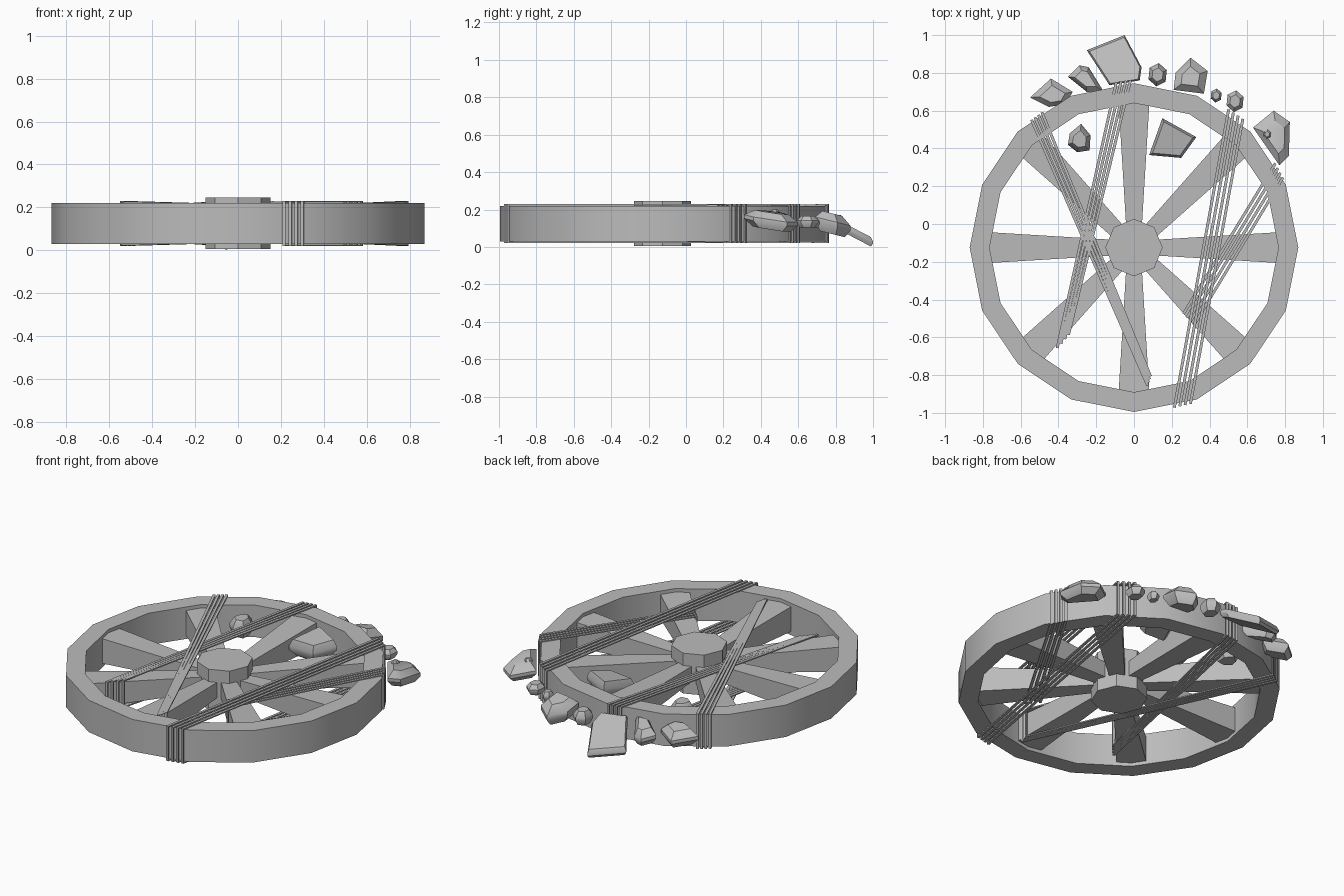
import bpy, bmesh, math
from mathutils import Vector

if "Cube" in bpy.data.objects:
    bpy.data.objects.remove(bpy.data.objects["Cube"])

CY = -0.125          # wheel centre in y
ZM = 0.125           # mid height of the wheel

mat = bpy.data.materials.new("grey")
mat.diffuse_color = (0.5, 0.5, 0.5, 1)
mat.use_nodes = True
mat.node_tree.nodes["Principled BSDF"].inputs["Base Color"].default_value = mat.diffuse_color


def make(name, bm, smooth=30):
    bmesh.ops.recalc_face_normals(bm, faces=bm.faces)
    me = bpy.data.meshes.new(name)
    bm.to_mesh(me)
    bm.free()
    me.materials.append(mat)
    ob = bpy.data.objects.new(name, me)
    bpy.context.collection.objects.link(ob)
    if smooth:
        bpy.ops.object.select_all(action='DESELECT')
        ob.select_set(True)
        bpy.context.view_layer.objects.active = ob
        bpy.ops.object.shade_smooth_by_angle(angle=math.radians(smooth))
    return ob


def bridge(bm, a, b):
    n = len(a)
    for i in range(n):
        bm.faces.new((a[i], a[(i + 1) % n], b[(i + 1) % n], b[i]))


def circle(bm, r, z, n):
    return [bm.verts.new((r * math.cos(2 * math.pi * i / n),
                          CY + r * math.sin(2 * math.pi * i / n), z)) for i in range(n)]


# Rim: sixteen-sided ring
bm = bmesh.new()
rings = [circle(bm, r, z, 16) for r, z in ((0.87, 0.03), (0.87, 0.22), (0.765, 0.22), (0.765, 0.03))]
for i in range(4):
    bridge(bm, rings[i], rings[(i + 1) % 4])
make("rim", bm)

# Hub: eight-sided drum
bm = bmesh.new()
lo, hi = circle(bm, 0.152, 0.005, 8), circle(bm, 0.152, 0.245, 8)
bridge(bm, lo, hi)
bm.faces.new(lo)
bm.faces.new(hi)
make("hub", bm)

# Spokes: tapered beams, wider at the rim
for k in range(8):
    a = k * math.pi / 4
    d, s = Vector((math.cos(a), math.sin(a), 0)), Vector((-math.sin(a), math.cos(a), 0))
    bm = bmesh.new()
    ends = []
    for r, w, h in ((0.12, 0.042, 0.045), (0.775, 0.082, 0.075)):
        ends.append([bm.verts.new(Vector((0, CY, ZM)) + d * r + s * (w * u) + Vector((0, 0, h * v)))
                     for u, v in ((-1, -1), (1, -1), (1, 1), (-1, 1))])
    bridge(bm, *ends)
    bm.faces.new(ends[0])
    bm.faces.new(ends[1])
    make("spoke", bm, 0)


# Lashing: closed band standing in a vertical plane, wrapped over and under
def strand(name, p, q, hp, hq, width=0.015, t=0.007):
    p, q = Vector((*p, ZM)), Vector((*q, ZM))
    d = (q - p).normalized()
    side = Vector((-d.y, d.x, 0)) * width / 2
    bm = bmesh.new()
    loops = []
    for off, s in ((t, -1), (t, 1), (0, 1), (0, -1)):
        pts = [(p - d * off, hp + off), (q + d * off, hq + off),
               (q + d * off, -hq - off), (p - d * off, -hp - off)]
        loops.append([bm.verts.new(c + side * s + Vector((0, 0, h))) for c, h in pts])
    for i in range(4):
        bridge(bm, loops[i], loops[(i + 1) % 4])
    make(name, bm, 0)


# start and end spans of each bundle, half heights there, number of strands
bundles = [
    ((-0.54, 0.545), (-0.485, 0.585), (0.07, -0.85), (0.085, -0.80), 0.097, 0.08, 4),
    ((-0.095, 0.745), (-0.02, 0.755), (-0.405, -0.65), (-0.345, -0.58), 0.097, 0.075, 4),
    ((0.50, 0.60), (0.575, 0.55), (0.215, -0.965), (0.30, -0.945), 0.097, 0.097, 4),
    ((0.745, 0.315), (0.785, 0.24), (0.265, -0.47), (0.32, -0.53), 0.097, 0.075, 4),
]
for p0, p1, q0, q1, hp, hq, n in bundles:
    for i in range(n):
        f = i / (n - 1)
        strand("lashing_strand", Vector(p0).lerp(Vector(p1), f),
               Vector(q0).lerp(Vector(q1), f), hp, hq)


# Stones: outline with bevelled top and bottom, on a tilted plane
def stone(name, pts, z, thick, slope=(0, 0), top=0.6, bottom=0.7):
    c = sum((Vector(p) for p in pts), Vector((0, 0))) / len(pts)
    bm = bmesh.new()
    levels = []
    for k, h in ((bottom, -0.5), (1, -0.1), (1, 0.12), (top, 0.5)):
        ring = []
        for p in pts:
            o = (Vector(p) - c) * k
            ring.append(bm.verts.new((c.x + o.x, c.y + o.y, z + h * thick + o.dot(Vector(slope)))))
        levels.append(ring)
    for a, b in zip(levels, levels[1:]):
        bridge(bm, a, b)
    bm.faces.new(levels[0])
    bm.faces.new(levels[-1])
    make(name, bm, 35)


def pebble(x, y, r, z, thick, n=6, turn=0.4):
    stone("pebble", [(x + r * 0.85 * math.cos(turn + 2 * math.pi * i / n),
                      y + r * math.sin(turn + 2 * math.pi * i / n)) for i in range(n)], z, thick)


stone("left_stone", [(-0.55, 0.67), (-0.44, 0.77), (-0.325, 0.70), (-0.36, 0.635), (-0.45, 0.62)],
      0.13, 0.09, (0, -0.2))
stone("wedge_stone", [(-0.35, 0.78), (-0.29, 0.84), (-0.24, 0.83), (-0.16, 0.70), (-0.25, 0.70)],
      0.13, 0.09, (0, -0.3))
stone("slab_stone", [(-0.25, 0.92), (-0.05, 1.0), (0.04, 0.83), (0.03, 0.76), (-0.13, 0.735)],
      0.10, 0.05, (0, -0.52), 0.92, 0.92)
stone("right_stone", [(0.22, 0.80), (0.30, 0.88), (0.39, 0.81), (0.37, 0.69), (0.21, 0.71)],
      0.125, 0.11, (0, -0.25), 0.55)
stone("far_right_stone", [(0.74, 0.60), (0.825, 0.54), (0.82, 0.36), (0.77, 0.31), (0.63, 0.51)],
      0.14, 0.09, (-0.1, -0.15))
stone("inner_left_stone", [(-0.34, 0.48), (-0.28, 0.53), (-0.23, 0.47), (-0.235, 0.39), (-0.30, 0.38), (-0.35, 0.42)],
      0.15, 0.10)
stone("inner_right_stone", [(0.15, 0.56), (0.33, 0.46), (0.25, 0.35), (0.08, 0.365)],
      0.165, 0.10, (0.05, 0.15), 0.85)
pebble(0.125, 0.79, 0.062, 0.13, 0.08)
pebble(0.435, 0.68, 0.037, 0.13, 0.05)
pebble(0.535, 0.65, 0.058, 0.135, 0.06)
pebble(0.705, 0.475, 0.025, 0.185, 0.03)
